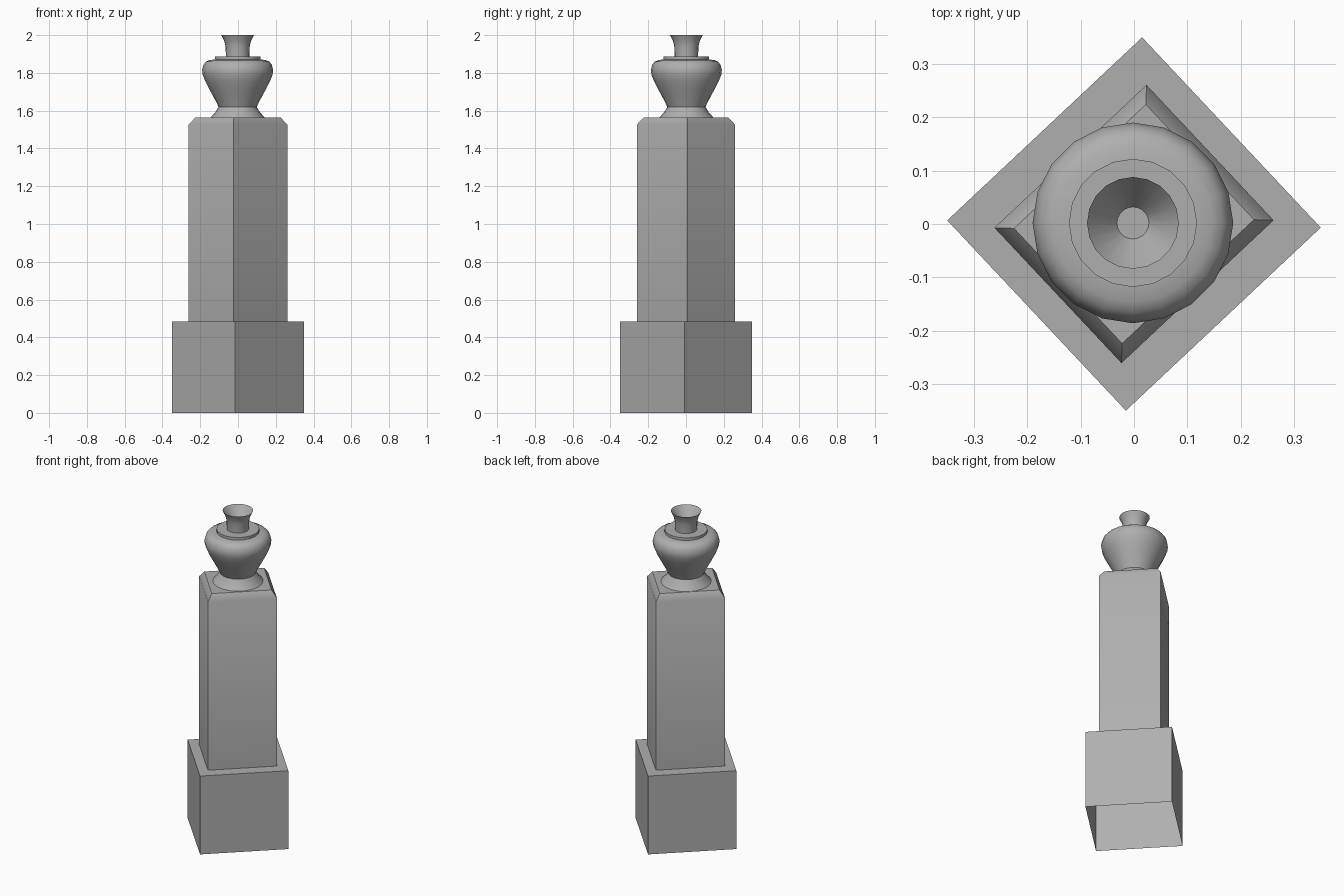
import bpy, bmesh, math

if "Cube" in bpy.data.objects:
    bpy.data.objects.remove(bpy.data.objects["Cube"])

TURN = math.radians(43.2)

# Dark stone shared by all parts
stone = bpy.data.materials.new("dark_stone")
stone.diffuse_color = (0.43, 0.43, 0.43, 1)
stone.use_nodes = True
stone.node_tree.nodes["Principled BSDF"].inputs["Base Color"].default_value = stone.diffuse_color


def loft(name, rings, cap_end=False, smooth=None):
    """Bridge successive rings of points into a skin."""
    bm = bmesh.new()
    loops = [[bm.verts.new(p) for p in ring] for ring in rings]
    n = len(loops[0])
    for a, b in zip(loops, loops[1:]):
        for i in range(n):
            j = (i + 1) % n
            bm.faces.new((a[i], a[j], b[j], b[i]))
    if cap_end:
        bm.faces.new(loops[-1])
    mesh = bpy.data.meshes.new(name)
    bm.to_mesh(mesh)
    bm.free()
    mesh.materials.append(stone)
    obj = bpy.data.objects.new(name, mesh)
    bpy.context.collection.objects.link(obj)
    if smooth:
        bpy.ops.object.select_all(action='DESELECT')
        obj.select_set(True)
        bpy.context.view_layer.objects.active = obj
        bpy.ops.object.shade_smooth_by_angle(angle=math.radians(smooth))
    return obj


def rect(w, d, z):
    c, s = math.cos(TURN), math.sin(TURN)
    pts = [(w / 2, -d / 2), (w / 2, d / 2), (-w / 2, d / 2), (-w / 2, -d / 2)]
    return [(x * c - y * s, x * s + y * c, z) for x, y in pts]


def circle(r, z, n=20):
    return [(r * math.cos(math.tau * i / n) - 0.002,
             r * math.sin(math.tau * i / n) + 0.002, z) for i in range(n)]


# Plinth: open underneath, with a ledge around the shaft
loft("plinth", [rect(0.501, 0.489, 0), rect(0.501, 0.489, 0.485),
                rect(0.391, 0.348, 0.485)])

# Shaft with a softly shaded chamfer around the top
loft("shaft", [rect(0.391, 0.348, 0.485), rect(0.391, 0.348, 1.525),
               rect(0.339, 0.296, 1.565)], cap_end=True, smooth=40)

# Urn: flared foot, bulging body, collar, neck and funnel mouth
urn = [(0.142, 1.565), (0.118, 1.592), (0.101, 1.62),
       (0.118, 1.655), (0.145, 1.705), (0.171, 1.755),
       (0.185, 1.79), (0.188, 1.815), (0.181, 1.843),
       (0.168, 1.859), (0.148, 1.868), (0.12, 1.871), (0.12, 1.887),
       (0.062, 1.887), (0.064, 1.94), (0.071, 1.97),
       (0.086, 2.0), (0.03, 1.925)]
loft("urn", [circle(r, z) for r, z in urn], cap_end=True, smooth=40)
